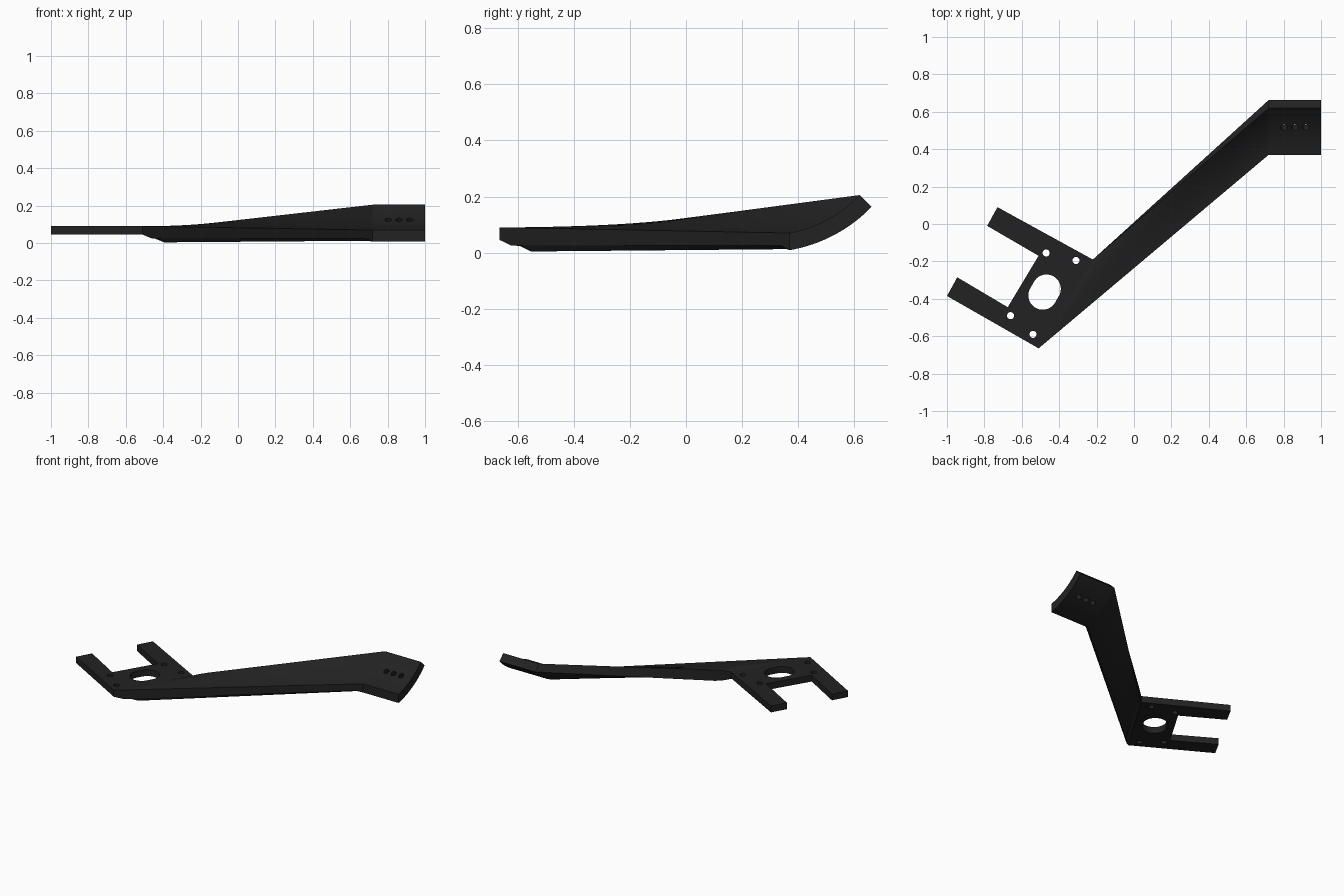
import bpy, bmesh, math
from mathutils import Vector, Matrix

if "Cube" in bpy.data.objects:
    bpy.data.objects.remove(bpy.data.objects["Cube"])

black = bpy.data.materials.new("matte black")
black.diffuse_color = (0.016, 0.016, 0.016, 1)
black.use_nodes = True
black.node_tree.nodes["Principled BSDF"].inputs["Base Color"].default_value = black.diffuse_color


def finish(name, bm):
    bmesh.ops.recalc_face_normals(bm, faces=bm.faces)
    me = bpy.data.meshes.new(name)
    bm.to_mesh(me)
    bm.free()
    ob = bpy.data.objects.new(name, me)
    bpy.context.collection.objects.link(ob)
    me.materials.append(black)
    return ob


def prism(name, pts, direction):
    """Extrude a closed polygon along a direction."""
    bm = bmesh.new()
    face = bm.faces.new([bm.verts.new(p) for p in pts])
    ext = bmesh.ops.extrude_face_region(bm, geom=[face])
    verts = [v for v in ext["geom"] if isinstance(v, bmesh.types.BMVert)]
    bmesh.ops.translate(bm, verts=verts, vec=direction)
    return finish(name, bm)


def cut(target, cutter):
    cutter.hide_render = True
    mod = target.modifiers.new("cut", "BOOLEAN")
    mod.operation, mod.solver, mod.object = "DIFFERENCE", "EXACT", cutter
    bpy.context.view_layer.objects.active = target
    bpy.ops.object.modifier_apply(modifier=mod.name)
    bpy.data.objects.remove(cutter)


def smooth(ob):
    bpy.ops.object.select_all(action="DESELECT")
    ob.select_set(True)
    bpy.context.view_layer.objects.active = ob
    bpy.ops.object.shade_smooth_by_angle(angle=math.radians(20))


def slot(cx, cy, r, half, ang, n=32):
    """Rounded slot outline; half = 0 gives a circle."""
    pts = []
    for i in range(n):
        a = 2 * math.pi * (i + 0.5) / n
        off = half if math.cos(a) > 0 else -half
        p = Matrix.Rotation(ang, 2) @ Vector((off + r * math.cos(a), r * math.sin(a)))
        pts.append((cx + p.x, cy + p.y, 0))
    return pts


# Forked mounting plate with a central slot and four screw holes
Z0, Z1 = 0.045, 0.09
outline = [(-0.51, -0.665), (-0.22, -0.19), (-0.73, 0.09), (-0.785, -0.01),
           (-0.51, -0.17), (-0.675, -0.445), (-0.945, -0.285), (-1.0, -0.385)]
plate = prism("fork_plate", [(x, y, Z0) for x, y in outline], (0, 0, Z1 - Z0))
cut(plate, prism("cutter", slot(-0.478, -0.364, 0.077, 0.02, math.radians(60)), (0, 0, 0.3)))
for x, y in [(-0.47, -0.155), (-0.31, -0.195), (-0.66, -0.49), (-0.54, -0.59)]:
    cut(plate, prism("cutter", slot(x, y, 0.019, 0, 0, 20), (0, 0, 0.3)))
smooth(plate)

# Concentric arcs of the curved end pad
CY, CZ, R_TOP, R_BOT = 0.28, 0.533, 0.472, 0.532
N = 16


def arc(r, s):
    a0 = math.asin((0.37 - CY) / r)
    a = a0 + (math.radians(46) - a0) * s
    return CY + r * math.sin(a), CZ - r * math.cos(a)


steps = [i / N for i in range(N + 1)]
profile = [arc(R_TOP, s) for s in steps] + [arc(R_BOT, s) for s in reversed(steps)]
pad = prism("curved_pad", [(0.72, y, z) for y, z in profile], (0.28, 0, 0))
axis = Vector((0, -0.5, 0.866))
for x in (0.803, 0.86, 0.918):
    tilt = Matrix.Translation((x, 0.518, 0.12)) @ axis.to_track_quat("Z", "Y").to_matrix().to_4x4()
    ring = [tilt @ (Vector(p) - Vector((0, 0, 0.1))) for p in slot(0, 0, 0.018, 0, 0, 20)]
    cut(pad, prism("cutter", ring, axis * 0.2))
smooth(pad)

# Tapering arm lofted from the flat plate edge to the curved pad
A, B = Vector((-0.51, -0.665)), Vector((-0.22, -0.19))


def station(t):
    top, bot = [], []
    for i, s in enumerate(steps):
        p = A.lerp(B, s)
        y, z = arc(R_TOP, s)
        q = p.lerp(Vector((0.72, y)), t)
        bump = 0.008 * s * (1 - t) * min(1, t / 0.05)
        top.append((q.x, q.y, Z1 + (z - Z1) * t + bump))
        y, z = arc(R_BOT, s)
        q = p.lerp(Vector((0.72, y)), t)
        low = 0.002 + 0.018 * s          # underside just past the ramp
        zb = low + (z - low) * t
        if i == 0:
            zb = 0.025 if t < 1 else z   # bevelled near edge
        ramp = min(1, t / 0.08)
        bot.append((q.x, q.y, max(zb, Z0 + (low - Z0) * ramp) if t < 0.08 else zb))
    return top + bot[::-1]


bm = bmesh.new()
rings = [[bm.verts.new(p) for p in station(t)]
         for t in (0, 0.04, 0.08, 0.2, 0.4, 0.6, 0.8, 0.97, 1)]
for a, b in zip(rings, rings[1:]):
    for i in range(len(a)):
        j = (i + 1) % len(a)
        bm.faces.new((a[i], a[j], b[j], b[i]))
bm.faces.new(rings[0])
bm.faces.new(rings[-1])
smooth(finish("arm", bm))
